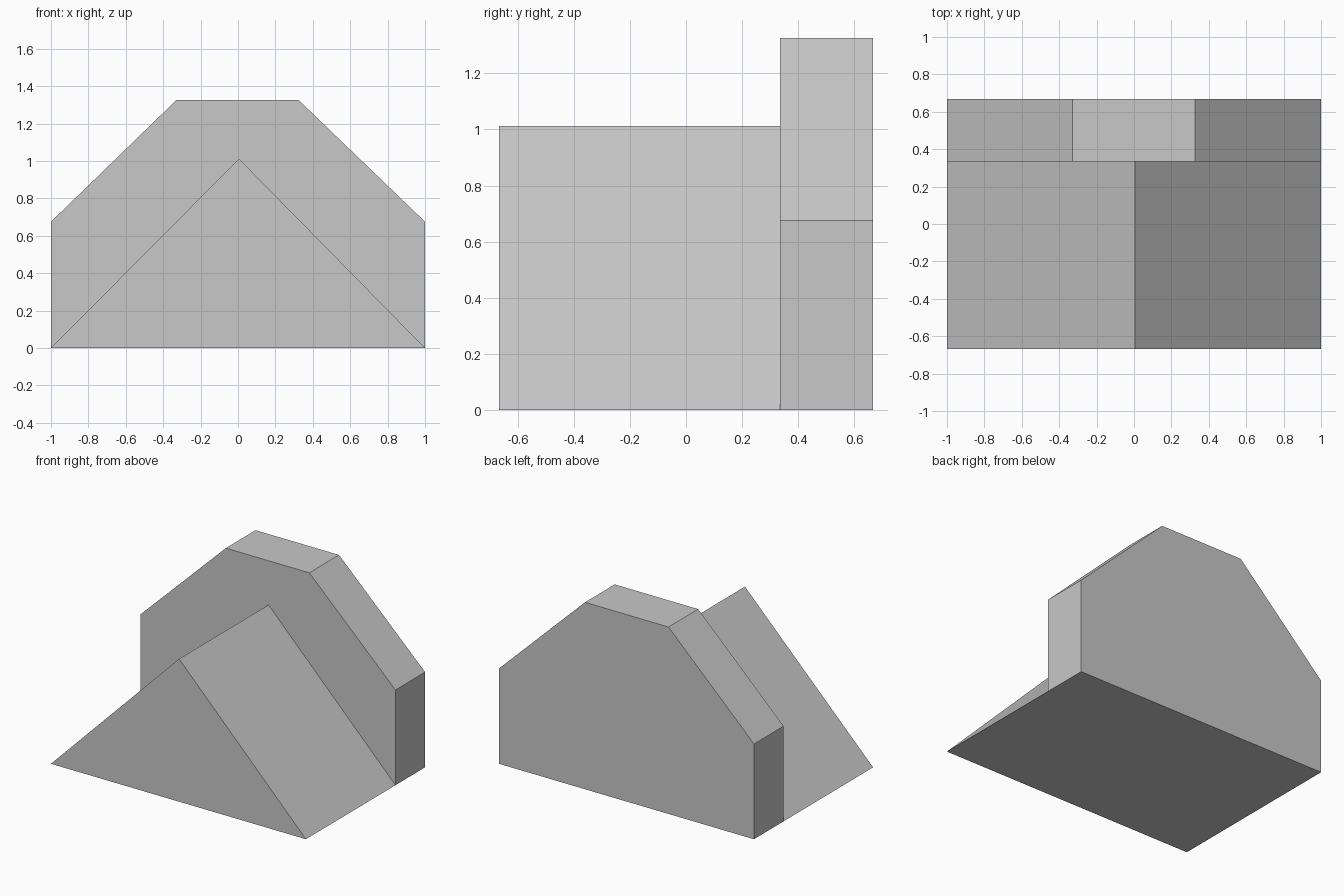
import bpy
import bmesh

old = bpy.data.objects.get("Cube")
if old:
    bpy.data.objects.remove(old, do_unlink=True)

# One plain colour for the whole model
grey = bpy.data.materials.new("light_grey")
grey.use_nodes = True
colour = (0.58, 0.58, 0.58, 1)
grey.diffuse_color = colour
grey.node_tree.nodes["Principled BSDF"].inputs["Base Color"].default_value = colour


def extrude_profile(name, profile, y_front, y_back):
    """Extrude an x-z outline along y into a closed, flat-shaded solid."""
    bm = bmesh.new()
    face = bm.faces.new([bm.verts.new((x, y_front, z)) for x, z in profile])
    result = bmesh.ops.extrude_face_region(bm, geom=[face])
    back = [v for v in result["geom"] if isinstance(v, bmesh.types.BMVert)]
    bmesh.ops.translate(bm, verts=back, vec=(0, y_back - y_front, 0))
    bmesh.ops.recalc_face_normals(bm, faces=bm.faces)
    mesh = bpy.data.meshes.new(name)
    bm.to_mesh(mesh)
    bm.free()
    mesh.materials.append(grey)
    obj = bpy.data.objects.new(name, mesh)
    bpy.context.collection.objects.link(obj)
    return obj


# Tall rear slab with chamfered shoulders
extrude_profile("back_wall",
                [(-1, 0), (1, 0), (1, 0.675), (0.325, 1.325),
                 (-0.33, 1.325), (-1, 0.675)],
                0.335, 0.667)

# Triangular prism standing in front of the slab
extrude_profile("front_wedge", [(-1, 0), (1, 0), (0.005, 1.012)], -0.667, 0.335)
